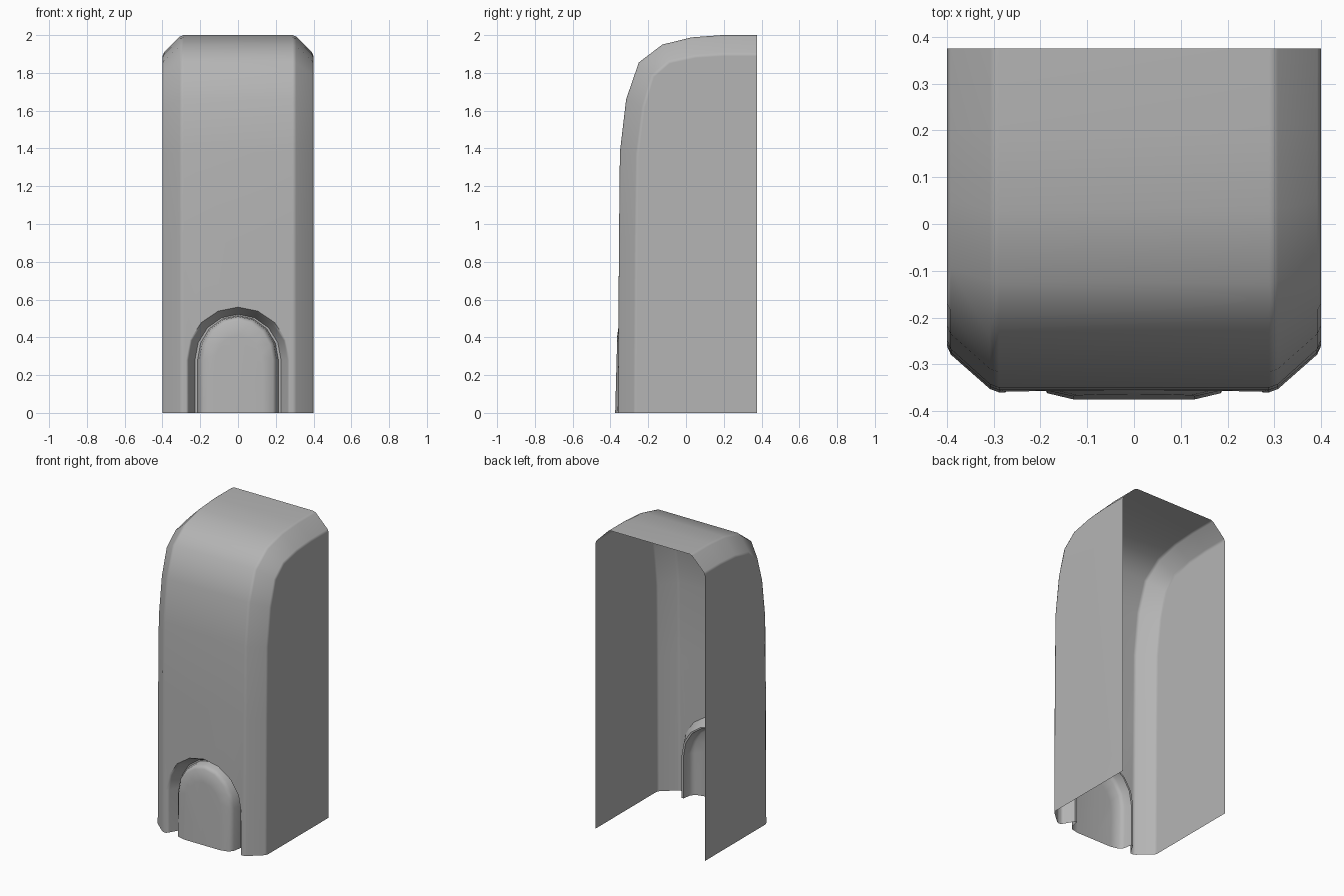
import bpy, bmesh, math

if "Cube" in bpy.data.objects:
    bpy.data.objects.remove(bpy.data.objects["Cube"])

# Side profiles (y, z): centre strip edge and side panel edge of the chamfer
OUTER = [(-.36, 0), (-.355, .9), (-.35, 1.38), (-.317, 1.66), (-.25, 1.855),
         (-.125, 1.95), (.03, 1.988), (.19, 2), (.375, 2)]
INNER = [(-.272, 0), (-.267, .9), (-.26, 1.37), (-.228, 1.62), (-.178, 1.785),
         (-.09, 1.86), (.05, 1.89), (.2, 1.9), (.375, 1.9)]

bm = bmesh.new()


def verts(points):
    return [bm.verts.new(p) for p in points]


def bridge(a, b):
    for i in range(len(a) - 1):
        bm.faces.new((a[i], a[i + 1], b[i + 1], b[i]))


def arch(half_width, top, base, y_low, y_top):
    """Half arch from the floor at +x up to the centre line."""
    pts = [(half_width, 0)]
    for i in range(5):
        t = i / 4 * math.pi / 2
        pts.append((half_width * math.cos(t), base + (top - base) * math.sin(t)))
    pts[-1] = (0, top)
    return verts([(x, y_low + (y_top - y_low) * z / top, z) for x, z in pts])


# Right half of the housing: centre strip, chamfer and side panel
mid = verts([(0, y, z) for y, z in OUTER[1:]])
edge = verts([(.3, y, z) for y, z in OUTER])
side = verts([(.4, y, z) for y, z in INNER])
bridge(mid, edge[1:])
bridge(edge, side)
bm.faces.new(side + verts([(.4, .375, 0)]))

# Arched recess with a raised tab inside it
rings = [arch(.275, .56, .28, -.36, -.357),
         arch(.262, .55, .28, -.342, -.34),
         arch(.228, .522, .28, -.28, -.28),
         arch(.214, .515, .28, -.28, -.28),
         arch(.205, .51, .28, -.335, -.33),
         arch(.185, .49, .28, -.362, -.352),
         arch(.13, .41, .24, -.375, -.364)]
for a, b in zip(rings, rings[1:]):
    bridge(a, b)
bm.faces.new(rings[-1] + verts([(0, -.375, 0)]))

# Front panel surrounding the recess
bm.faces.new([edge[0], edge[1], mid[0]] + rings[0][::-1])

# Narrow softening along both edges of the chamfer
bmesh.ops.recalc_face_normals(bm, faces=bm.faces)
rails = [bm.edges.get(pair) for r in (edge, side) for pair in zip(r, r[1:])]
bmesh.ops.bevel(bm, geom=rails, offset=.011, segments=1, profile=.5,
                affect='EDGES', clamp_overlap=True)
bm.faces.ensure_lookup_table()
biggest = max((f for f in bm.faces if f.normal.x > .99), default=None,
              key=lambda f: f.calc_area())
if biggest is None or biggest.calc_area() < .5:
    bmesh.ops.reverse_faces(bm, faces=bm.faces)
mesh = bpy.data.meshes.new("housing_shell")
bm.to_mesh(mesh)
bm.free()
shell = bpy.data.objects.new("housing_shell", mesh)
bpy.context.collection.objects.link(shell)

# Dark grey plastic
grey = bpy.data.materials.new("dark_grey")
grey.diffuse_color = (.46, .46, .46, 1)
grey.use_nodes = True
grey.node_tree.nodes["Principled BSDF"].inputs["Base Color"].default_value = grey.diffuse_color
mesh.materials.append(grey)

# Smooth shading and mirrored left half
bpy.context.view_layer.objects.active = shell
shell.select_set(True)
bpy.ops.object.shade_smooth_by_angle(angle=math.radians(55))
mirror = shell.modifiers.new("mirror", 'MIRROR')
mirror.use_clip = True
weighted = shell.modifiers.new("weighted_normals", 'WEIGHTED_NORMAL')
weighted.keep_sharp = True
